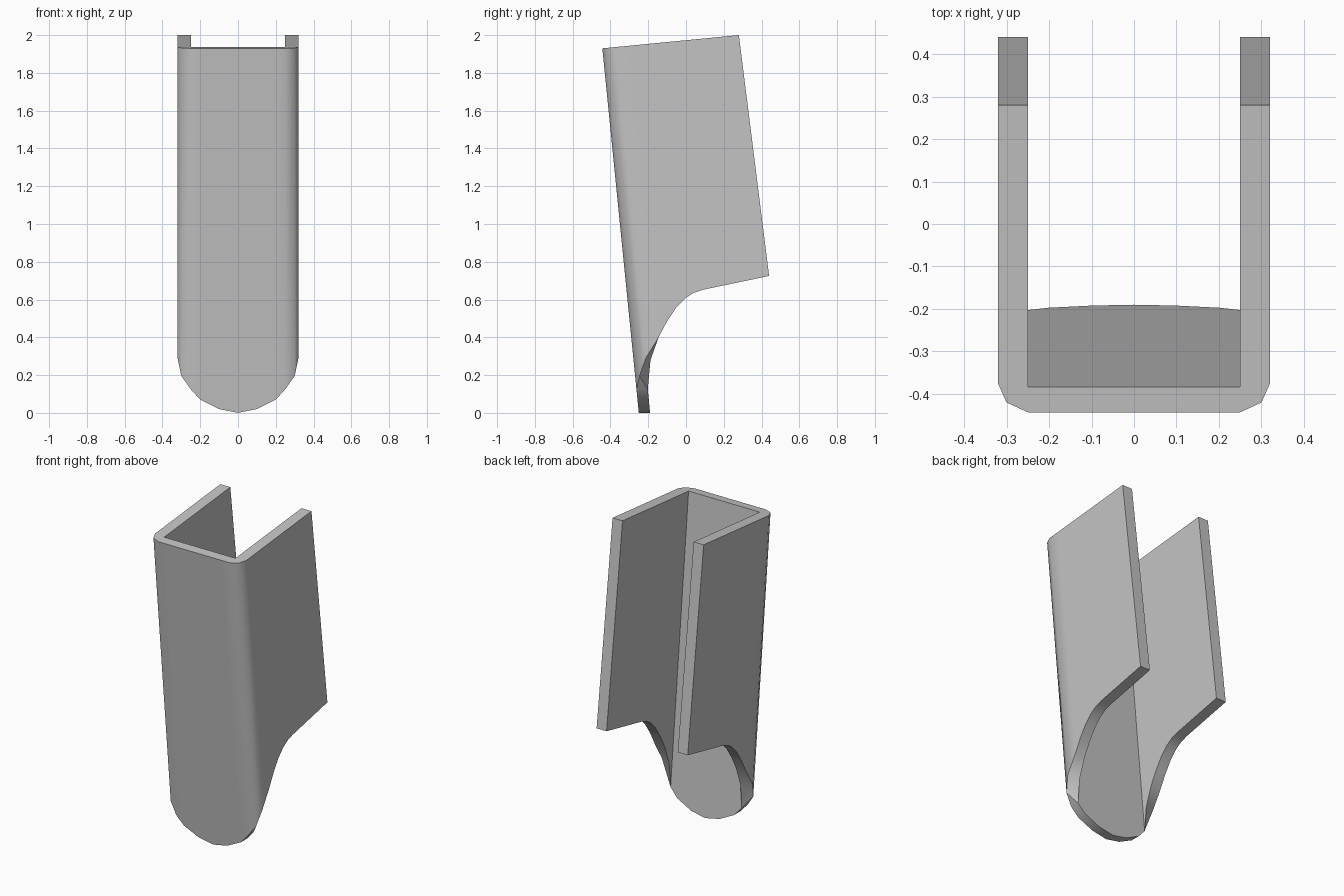
import bpy, bmesh

if "Cube" in bpy.data.objects:
    bpy.data.objects.remove(bpy.data.objects["Cube"])

grey = bpy.data.materials.new("plain grey")
grey.diffuse_color = (0.55, 0.55, 0.55, 1)
grey.use_nodes = True
grey.node_tree.nodes["Principled BSDF"].inputs["Base Color"].default_value = grey.diffuse_color


def top(x, y):
    # point on the slanted top plane
    return (x, y, 1.93 + (y + 0.443) * 0.097)


def front(x, y_top, z):
    # point on a front surface that leans back going down
    return (x, y_top + 0.1 * (1.93 - z), z)


# Stations along half of the U: outer top, inner top, inner bottom, outer bottom
stations = []

# Front wall with rounded lower lip
for x, z in [(0, 0), (0.1, 0.02), (0.2, 0.07), (0.25, 0.125)]:
    stations.append((top(x, -0.443), top(x, -0.383),
                     front(x, -0.383, z), front(x, -0.443, z)))

# Rounded corner wrapping round the sharp inner corner
stations.append((top(0.30, -0.42), top(0.25, -0.383),
                 front(0.25, -0.383, 0.125), front(0.30, -0.42, 0.195)))
stations.append((top(0.32, -0.375), top(0.25, -0.375),
                 (0.25, -0.188, 0.28), (0.32, -0.213, 0.29)))

# Side wall with swept lower edge
for y, z in [(-0.145, 0.40), (-0.10, 0.485), (-0.05, 0.56), (0, 0.61),
             (0.04, 0.635), (0.09, 0.652), (0.44, 0.725)]:
    yt = -0.375 + 0.655 * (y + 0.213) / 0.653
    stations.append((top(0.32, yt), top(0.25, yt), (0.25, y, z), (0.32, y, z)))

# Mirror the half and loft through all stations
left = [[(-x, y, z) for x, y, z in s] for s in reversed(stations[1:])]
bm = bmesh.new()
rings = [[bm.verts.new(p) for p in s] for s in left + stations]
for a, b in zip(rings, rings[1:]):
    for i in range(4):
        j = (i + 1) % 4
        bm.faces.new((a[i], a[j], b[j], b[i]))
bm.faces.new(rings[0])
bm.faces.new(rings[-1][::-1])
bmesh.ops.remove_doubles(bm, verts=bm.verts[:], dist=0.0005)
bmesh.ops.recalc_face_normals(bm, faces=bm.faces[:])

mesh = bpy.data.meshes.new("channel_guard")
bm.to_mesh(mesh)
bm.free()
mesh.materials.append(grey)
guard = bpy.data.objects.new("channel_guard", mesh)
bpy.context.collection.objects.link(guard)

# Smooth the rounded corners, keep the rim edges sharp
bpy.context.view_layer.objects.active = guard
guard.select_set(True)
bpy.ops.object.shade_smooth_by_angle(angle=0.79)
